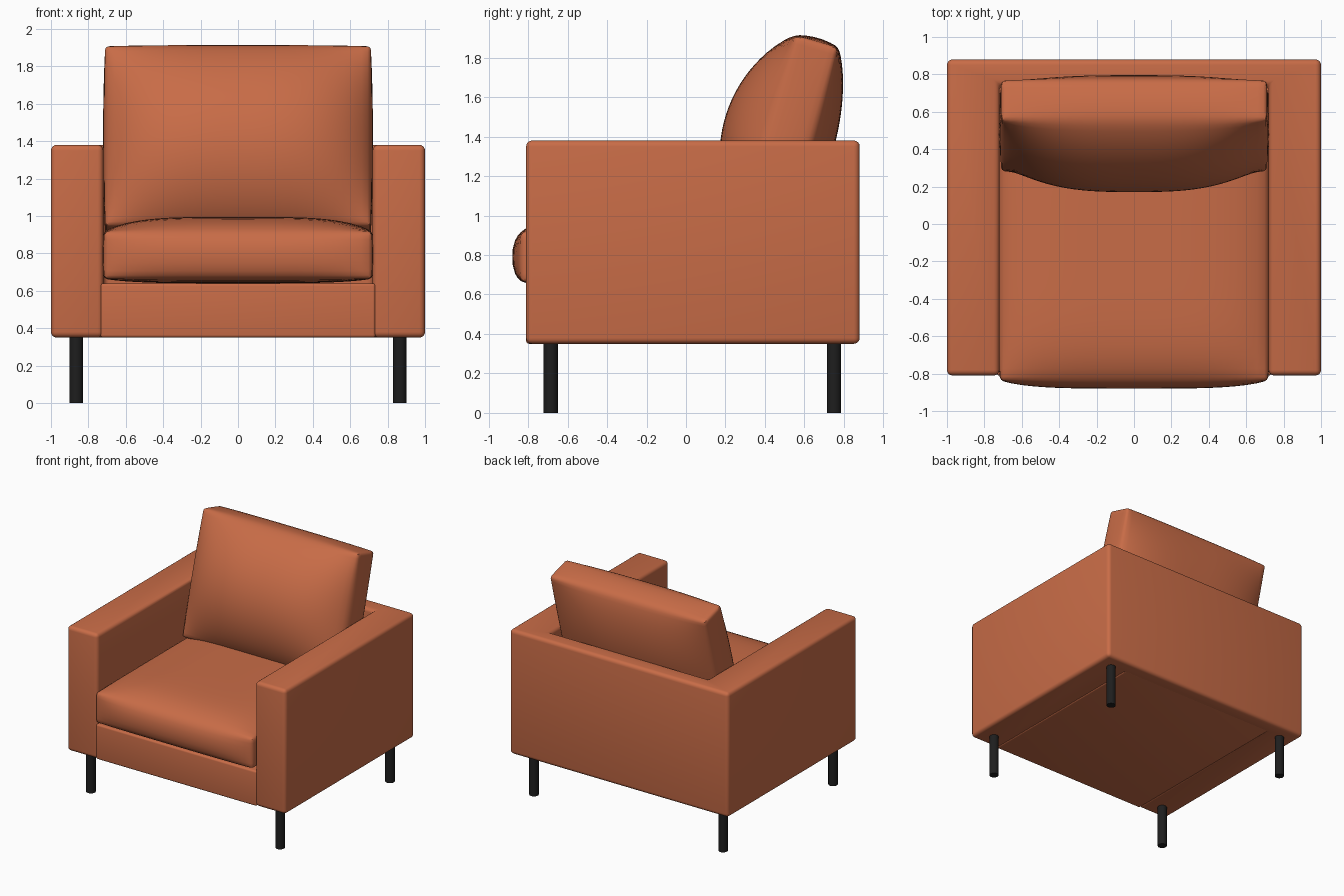
import bpy, bmesh, math
from mathutils import Matrix, Vector

if "Cube" in bpy.data.objects:
    bpy.data.objects.remove(bpy.data.objects["Cube"], do_unlink=True)


def material(name, color):
    mat = bpy.data.materials.new(name)
    mat.use_nodes = True
    mat.diffuse_color = color
    mat.node_tree.nodes["Principled BSDF"].inputs["Base Color"].default_value = color
    return mat


LEATHER = material("rust leather", (0.58, 0.15, 0.063, 1))
BLACK = material("black metal", (0.013, 0.013, 0.013, 1))


def finish(bm, name, mat, angle=40):
    bmesh.ops.recalc_face_normals(bm, faces=bm.faces)
    mesh = bpy.data.meshes.new(name)
    bm.to_mesh(mesh)
    bm.free()
    mesh.materials.append(mat)
    mesh.shade_smooth()
    mesh.set_sharp_from_angle(angle=math.radians(angle))
    obj = bpy.data.objects.new(name, mesh)
    bpy.context.collection.objects.link(obj)
    return obj


def round_edges(bm, radius, segments=4):
    edges = [e for e in bm.edges if e.calc_face_angle(0) > 1]
    bmesh.ops.bevel(bm, geom=edges, offset=radius, segments=segments,
                    profile=0.5, affect='EDGES')


def prism(name, outline, bottom, top, radius):
    """Rounded upright block with the given plan outline."""
    bm = bmesh.new()
    face = bm.faces.new([bm.verts.new((x, y, bottom)) for x, y in outline])
    extruded = bmesh.ops.extrude_face_region(bm, geom=[face])["geom"]
    bmesh.ops.translate(bm, vec=(0, 0, top - bottom),
                        verts=[v for v in extruded if isinstance(v, bmesh.types.BMVert)])
    bmesh.ops.recalc_face_normals(bm, faces=bm.faces)
    round_edges(bm, radius)
    return finish(bm, name, LEATHER)


def cushion(name, half, cuts, bulge, power, center, tilt=0):
    """Boxed cushion; bulge gives (negative, positive) swelling per axis."""
    bm = bmesh.new()
    bmesh.ops.create_cube(bm, size=2, matrix=Matrix.Diagonal((*half, 1)))
    for axis in range(3):
        along = [e for e in bm.edges
                 if abs(e.verts[0].co[axis] - e.verts[1].co[axis]) > 0.01
                 and all(abs(e.verts[0].co[a] - e.verts[1].co[a]) < 0.001
                         for a in range(3) if a != axis)]
        bmesh.ops.subdivide_edges(bm, edges=along, cuts=cuts[axis], use_grid_fill=True)
    round_edges(bm, 0.018, 2)
    for v in bm.verts:
        u = [max(-1, min(1, v.co[a] / half[a])) for a in range(3)]
        swell = [max(0, 1 - abs(u[a]) ** power[a]) ** 0.8 for a in range(3)]
        v.co += Vector([u[a] * bulge[a][u[a] > 0] * swell[a - 1] * swell[a - 2]
                        for a in range(3)])
    bm.transform(Matrix.Translation(center) @ Matrix.Rotation(math.radians(tilt), 4, 'X'))
    return finish(bm, name, LEATHER)


# Arms and back as one U-shaped shell
half_outline = [(0.72, 0.74), (0.72, -0.81), (1, -0.81), (1, 0.88)]
outline = half_outline + [(-x, y) for x, y in reversed(half_outline)]
prism("arms_and_back", outline, 0.35, 1.38, 0.03)

# Seat base between the arms
prism("seat_base", [(-0.735, -0.81), (0.735, -0.81), (0.735, 0.78), (-0.735, 0.78)],
      0.35, 0.64, 0.015)

# Loose cushions
cushion("seat_cushion", (0.715, 0.775, 0.125), (24, 24, 5),
        ((0.015, 0.015), (0.045, 0.01), (0.025, 0.08)), (4, 6, 2.5),
        (0, -0.06, 0.785 + 0.005))
cushion("back_cushion", (0.71, 0.111, 0.5), (28, 4, 24),
        ((0.012, 0.012), (0.23, 0.12), (0.01, 0.02)), (3, 2, 2),
        (0, 0.525, 1.4), -16)

# Legs
for side, x in (("right", -0.865), ("left", 0.865)):
    for end, y in (("front", -0.685), ("back", 0.75)):
        bm = bmesh.new()
        bmesh.ops.create_cone(bm, cap_ends=True, segments=24, radius1=0.036,
                              radius2=0.036, depth=0.37,
                              matrix=Matrix.Translation((x, y, 0.185)))
        finish(bm, f"{end}_{side}_leg", BLACK)
